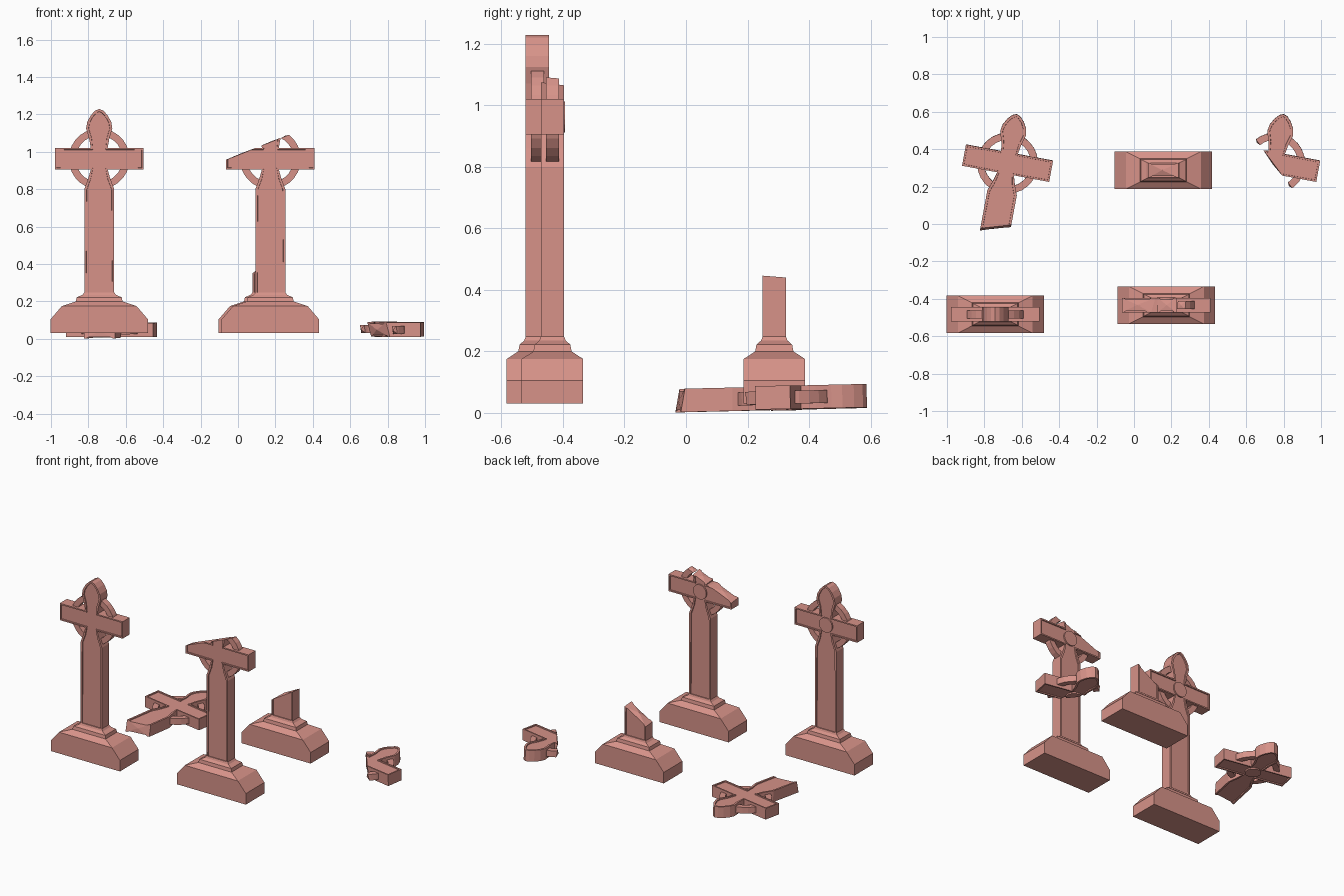
import bpy, bmesh, math
from mathutils import Matrix, Vector

cube = bpy.data.objects.get("Cube")
if cube:
    bpy.data.objects.remove(cube)

stone = bpy.data.materials.new("pink_stone")
stone.use_nodes = True
COLOUR = (0.68, 0.29, 0.25, 1)
stone.diffuse_color = COLOUR
stone.node_tree.nodes["Principled BSDF"].inputs["Base Color"].default_value = COLOUR

HUB = 0.962      # height of the crossing
HALF = 0.038     # half thickness of shaft and arms


def finish(name, bm, matrix, cut=None):
    """Break the part along a plane if asked, then place it."""
    bmesh.ops.recalc_face_normals(bm, faces=bm.faces)
    if cut:
        point, normal, bulge = cut
        geom = bm.verts[:] + bm.edges[:] + bm.faces[:]
        res = bmesh.ops.bisect_plane(bm, geom=geom, plane_co=point, clear_outer=True,
                                     plane_no=Vector(normal).normalized())
        edges = [e for e in res["geom_cut"] if isinstance(e, bmesh.types.BMEdge)]
        if edges:
            caps = bmesh.ops.edgenet_fill(bm, edges=edges)["faces"]
            bmesh.ops.recalc_face_normals(bm, faces=bm.faces)
            # a slightly raised centre makes the break uneven
            bmesh.ops.poke(bm, faces=caps, offset=bulge)
    if not bm.faces:
        bm.free()
        return
    mesh = bpy.data.meshes.new(name)
    bm.to_mesh(mesh)
    bm.free()
    mesh.materials.append(stone)
    obj = bpy.data.objects.new(name, mesh)
    obj.matrix_world = matrix
    bpy.context.collection.objects.link(obj)


def cross_body():
    """Tapered shaft, arms and pointed top, with sunk panels front and back."""
    side = [(.08, .235), (.08, .80), (.058, .86), (.045, .905), (.237, .905),
            (.237, 1.02), (.045, 1.02), (.054, 1.07), (.07, 1.125), (.064, 1.16),
            (.045, 1.195), (.022, 1.22)]
    outline = side + [(0, 1.229)] + [(-x, z) for x, z in reversed(side)]
    bm = bmesh.new()
    front = bm.faces.new([bm.verts.new((x, -HALF, z)) for x, z in outline])
    ext = bmesh.ops.extrude_face_region(bm, geom=[front], use_keep_orig=True)["geom"]
    bmesh.ops.translate(bm, vec=(0, 2 * HALF, 0),
                        verts=[v for v in ext if isinstance(v, bmesh.types.BMVert)])
    bmesh.ops.recalc_face_normals(bm, faces=bm.faces)
    panels = [f for f in bm.faces if abs(f.normal.y) > .9]
    bmesh.ops.inset_individual(bm, faces=panels, thickness=.013)
    bmesh.ops.inset_individual(bm, faces=panels, thickness=.001, depth=-.007)
    return bm


def ring_body(sides=28, outer=.163, inner=.125, half=.021):
    """Flat ring around the crossing."""
    bm = bmesh.new()
    loops = []
    for i in range(sides):
        a = math.tau * i / sides
        loops.append([bm.verts.new((r * math.cos(a), y, HUB + r * math.sin(a)))
                      for r, y in ((outer, -half), (outer, half), (inner, half), (inner, -half))])
    for i in range(sides):
        a, b = loops[i], loops[(i + 1) % sides]
        for j in range(4):
            k = (j + 1) % 4
            bm.faces.new((a[j], a[k], b[k], b[j]))
    return bm


def boss_body():
    """Round boss on the back of the crossing."""
    bm = bmesh.new()
    place = Matrix.Translation((0, HALF - .004, HUB)) @ Matrix.Rotation(math.pi / 2, 4, 'X')
    bmesh.ops.create_cone(bm, cap_ends=True, segments=18, radius1=.05, radius2=.05,
                          depth=.012, matrix=place)
    return bm


def cross(name, matrix, cut=None):
    finish(name + "_shaft_and_arms", cross_body(), matrix, cut)
    finish(name + "_ring", ring_body(), matrix, cut)
    finish(name + "_back_boss", boss_body(), matrix, cut)


def plinth(name, matrix):
    """Sloped base and step, lofted through rectangles."""
    stations = [(.03, .26, .1), (.105, .26, .1), (.175, .2, .1), (.2, .125, .062),
                (.222, .12, .058), (.235, .09, .043), (.248, .08, HALF)]
    bm = bmesh.new()
    rings = [[bm.verts.new((sx * hx, sy * hy, z))
              for sx, sy in ((-1, -1), (1, -1), (1, 1), (-1, 1))] for z, hx, hy in stations]
    for a, b in zip(rings, rings[1:]):
        for j in range(4):
            k = (j + 1) % 4
            bm.faces.new((a[j], a[k], b[k], b[j]))
    bm.faces.new(rings[0])
    bm.faces.new(rings[-1])
    finish(name + "_plinth", bm, matrix)


def lying(x, y, z):
    """Lay a cross on its back, top pointing away."""
    return (Matrix.Translation((x, y, z)) @ Matrix.Rotation(math.radians(-10.5), 4, 'Z')
            @ Matrix.Rotation(math.radians(-88.7), 4, 'X') @ Matrix.Translation((0, 0, -HUB)))


# Standing crosses and stump: position, then the break (point, removed side, bulge)
standing = {
    "whole_cross": ((-.742, -.483, 0), None),
    "damaged_cross": ((.173, -.434, 0), ((0, 0, 1.048), (-.4, .12, 1), .006)),
    "stump": ((.157, .287, 0), ((0, 0, .395), (-.6, .08, 1), .012)),
}
for name, (loc, cut) in standing.items():
    place = Matrix.Translation(loc)
    plinth(name, place)
    cross(name, place, cut)

# Pieces lying on the ground
cross("fallen_cross", lying(-.676, .325, .048), ((0, 0, .612), (.3, -.2, -1), .004))
cross("fragment", lying(.752, .325, .05), ((0, 0, HUB), (-.93, .25, -1), .012))
